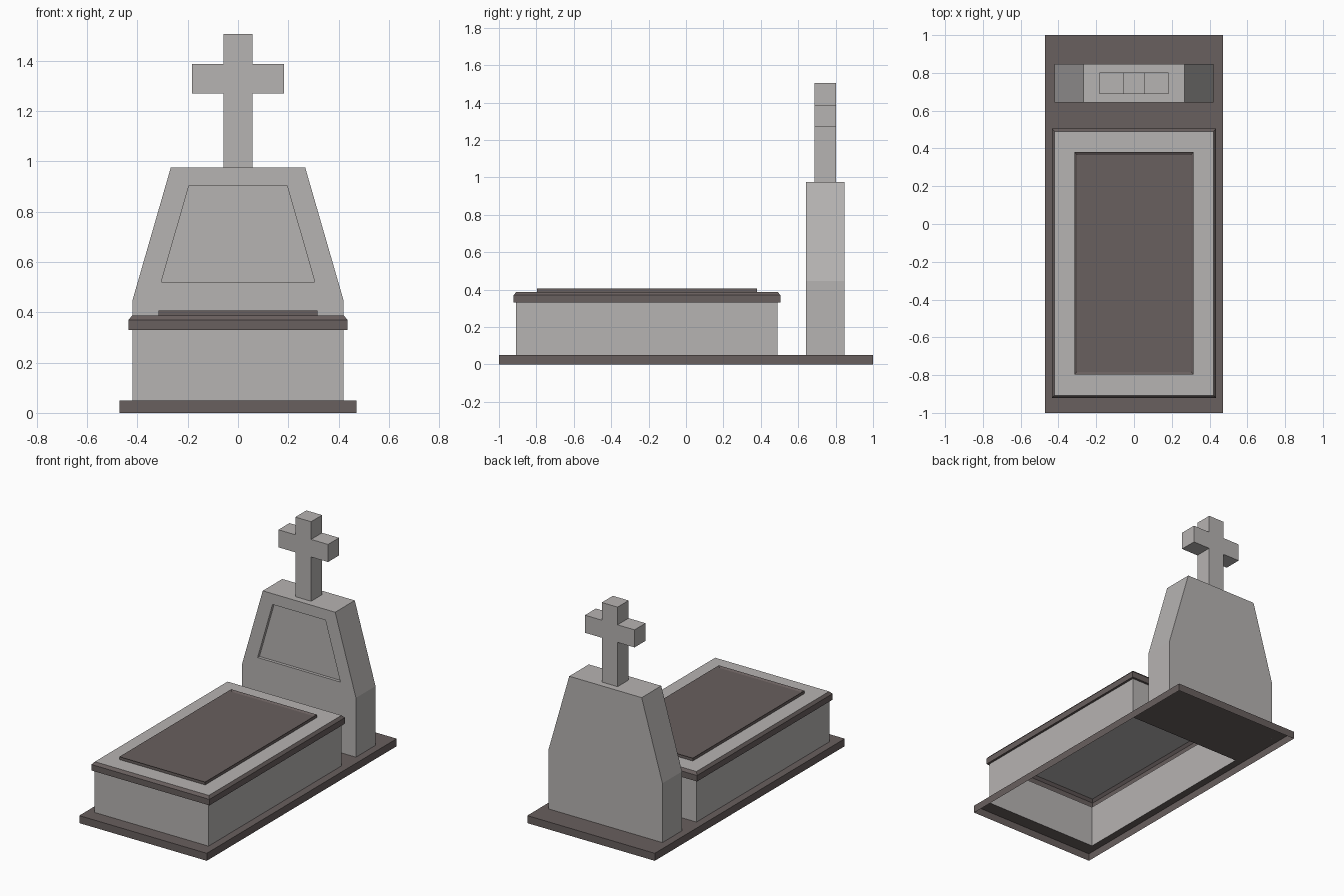
import bpy, bmesh

cube = bpy.data.objects.get("Cube")
if cube:
    bpy.data.objects.remove(cube, do_unlink=True)


def make_material(name, rgb):
    mat = bpy.data.materials.new(name)
    mat.use_nodes = True
    mat.diffuse_color = (*rgb, 1)
    mat.node_tree.nodes["Principled BSDF"].inputs["Base Color"].default_value = (*rgb, 1)
    return mat


STONE = make_material("pale grey stone", (0.47, 0.452, 0.445))
DARK = make_material("dark brown stone", (0.14, 0.115, 0.112))


def finish(name, bm, mats):
    mesh = bpy.data.meshes.new(name)
    bm.to_mesh(mesh)
    bm.free()
    for m in mats:
        mesh.materials.append(m)
    obj = bpy.data.objects.new(name, mesh)
    bpy.context.collection.objects.link(obj)
    return obj


def shell(name, rings, mats, bands=None, cap=None):
    """Stack rectangles (half width, front y, back y, z); cap is a material index."""
    bm = bmesh.new()
    loops = [[bm.verts.new(p) for p in ((-w, f, z), (w, f, z), (w, b, z), (-w, b, z))]
             for w, f, b, z in rings]
    for i, (low, high) in enumerate(zip(loops, loops[1:])):
        for j in range(4):
            k = (j + 1) % 4
            face = bm.faces.new((low[j], low[k], high[k], high[j]))
            face.material_index = bands[i] if bands else 0
    if cap is not None:
        bm.faces.new(loops[-1]).material_index = cap
    return finish(name, bm, mats)


# Ground plinth, open below and under the tomb
TOMB = (0.42, -0.91, 0.49)
shell("ground_plinth", [(0.47, -1, 1, 0), (0.47, -1, 1, 0.05), (*TOMB, 0.05)], [DARK])

# Hollow tomb walls
shell("tomb_walls", [(*TOMB, 0.05), (*TOMB, 0.33)], [STONE])

# Lid with dark chamfered rim and pale top
shell("tomb_lid",
      [(*TOMB, 0.33), (0.435, -0.922, 0.505, 0.33), (0.435, -0.922, 0.505, 0.37),
       (0.42, -0.907, 0.49, 0.387)],
      [STONE, DARK], bands=[1, 1, 1], cap=0)

# Raised panel with slightly dished top
shell("lid_panel",
      [(0.316, -0.797, 0.38, 0.387), (0.316, -0.797, 0.38, 0.406),
       (0.302, -0.783, 0.366, 0.398)], [DARK], cap=0)

# Headstone with a recessed inscription field
FRONT, BACK, RECESS = 0.642, 0.848, 0.662
outline = [(-0.42, 0.05), (0.42, 0.05), (0.42, 0.445),
           (0.267, 0.975), (-0.267, 0.975), (-0.42, 0.445)]
field = [(-0.305, 0.52), (0.305, 0.52), (0.195, 0.903), (-0.195, 0.903)]
bm = bmesh.new()


def ring(points, y):
    return [bm.verts.new((x, y, z)) for x, z in points]


def bridge(a, b):
    for i in range(len(a)):
        j = (i + 1) % len(a)
        bm.faces.new((a[i], b[i], b[j], a[j]))


front, back = ring(outline, FRONT), ring(outline, BACK)
rim, floor = ring(field, FRONT), ring(field, RECESS)
bridge(front, back)
bridge(rim, floor)
bm.faces.new(back[::-1])
bm.faces.new(floor)
A, B, C, D, E, F = front
a, b, c, d = rim
for loop in ((A, B, C, b, a, F), (C, D, c, b), (D, E, d, c), (E, F, a, d)):
    bm.faces.new(loop)
bmesh.ops.recalc_face_normals(bm, faces=bm.faces)
finish("headstone", bm, [STONE])

# Cross on top, one extruded outline
half = [(0.058, 0.975), (0.058, 1.27), (0.183, 1.27),
        (0.183, 1.387), (0.058, 1.387), (0.058, 1.505)]
cross = half + [(-x, z) for x, z in reversed(half)]
bm = bmesh.new()
front, back = ring(cross, 0.687), ring(cross, 0.803)
bridge(front, back)
bm.faces.new(front)
bm.faces.new(back[::-1])
bmesh.ops.recalc_face_normals(bm, faces=bm.faces)
finish("cross", bm, [STONE])
